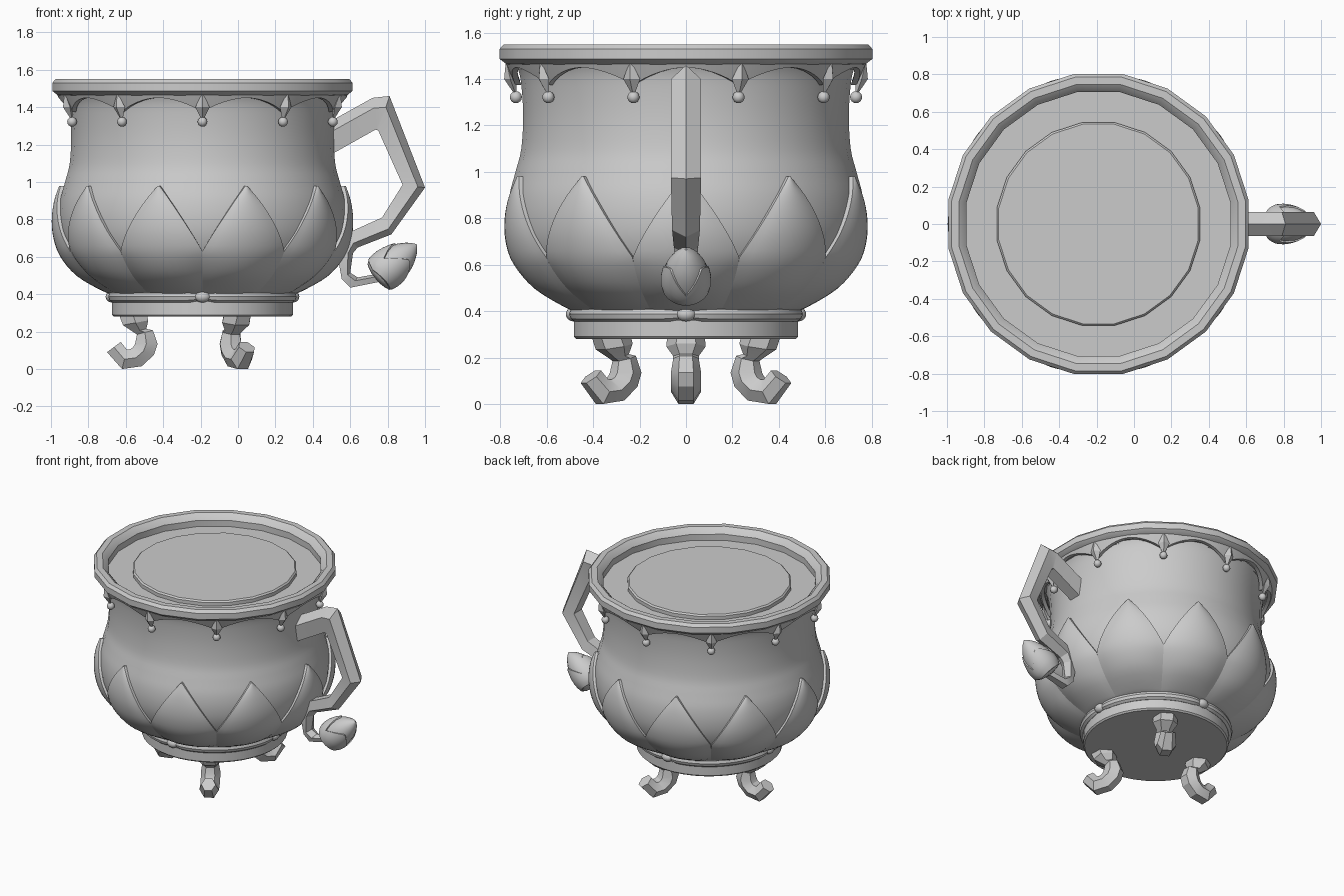
import bpy, bmesh, math
from math import sin, cos, pi, radians
from mathutils import Vector

if "Cube" in bpy.data.objects:
    bpy.data.objects.remove(bpy.data.objects["Cube"])

CX = -0.19  # cup axis


def skin(name, loops, wrap=False, angle=35):
    """Join closed loops of points into a skin; cap the ends or wrap around."""
    bm = bmesh.new()
    vs = [[bm.verts.new(p) for p in loop] for loop in loops]
    n, m = len(vs[0]), len(vs)
    for j in range(m if wrap else m - 1):
        a, b = vs[j], vs[(j + 1) % m]
        for i in range(n):
            k = (i + 1) % n
            bm.faces.new((a[i], a[k], b[k], b[i]))
    if not wrap:
        bm.faces.new(vs[0])
        bm.faces.new(vs[-1])
    bmesh.ops.recalc_face_normals(bm, faces=bm.faces)
    me = bpy.data.meshes.new(name)
    bm.to_mesh(me)
    bm.free()
    ob = bpy.data.objects.new(name, me)
    bpy.context.collection.objects.link(ob)
    bpy.ops.object.select_all(action='DESELECT')
    ob.select_set(True)
    bpy.context.view_layer.objects.active = ob
    bpy.ops.object.shade_smooth_by_angle(angle=radians(angle))
    return ob


def polar(r, a, z):
    return (CX + r * cos(a), r * sin(a), z)


def lathe(name, prof, seg, wrap=False):
    return skin(name, [[polar(r, 2 * pi * (i + .5) / seg, z) for i in range(seg)]
                       for r, z in prof], wrap)


def spline(pts, n=4):
    """Catmull-Rom through (r, z) points."""
    p = [Vector(q) for q in [pts[0]] + pts + [pts[-1]]]
    out = []
    for i in range(1, len(p) - 2):
        a, b, c, d = p[i - 1:i + 3]
        for k in range(n):
            t = k / n
            out.append(tuple(b + .5 * t * (c - a + t * (2 * a - 5 * b + 4 * c - d
                       + t * (3 * (b - c) + d - a)))))
    return out + [pts[-1]]


def radius(prof, z):
    for (r0, z0), (r1, z1) in zip(prof, prof[1:]):
        if z <= z1:
            return r0 + (r1 - r0) * (z - z0) / (z1 - z0)
    return prof[-1][0]


def pair_tube(name, pairs, section, turn=0, ox=0.0, angle=25):
    """Tube through (outer point, inner point, half depth), in a plane turned about z."""
    loops = []
    for ou, inn, d in pairs:
        o, i = Vector(ou), Vector(inn)
        mid, h = (o + i) / 2, (o - i) / 2
        loop = []
        for s, t in section:
            q, y = mid + h * s, d * t
            loop.append((ox + q.x * cos(turn) - y * sin(turn),
                         q.x * sin(turn) + y * cos(turn), q.y))
        loops.append(loop)
    return skin(name, loops, angle=angle)


# Pot body
body = spline([(.45, .39), (.52, .43), (.62, .5), (.71, .6), (.755, .7), (.77, .8),
               (.763, .9), (.737, 1.0), (.712, 1.1), (.704, 1.25), (.715, 1.4), (.735, 1.465)])
lathe("pot_body", body, 40)

# Faceted rim, inner floor and raised disc
lathe("rim", [(.74, 1.455), (.785, 1.465), (.813, 1.487), (.813, 1.53), (.795, 1.55),
              (.755, 1.55), (.735, 1.535), (.715, 1.51), (.715, 1.455)], 20, True)
lathe("inner_floor", [(.73, 1.44), (.73, 1.462)], 20)
lathe("surface_disc", [(.55, 1.45), (.55, 1.49), (.54, 1.5)], 20)

# Overlapping leaf petals around the lower bowl
petal = spline([(.47, .39), (.56, .43), (.675, .5), (.76, .6), (.797, .7), (.806, .8),
                (.793, .9), (.766, .98)])
ROWS, COLS = 22, 10
for k in range(10):
    a0 = k * pi / 5
    loops = []
    for j in range(ROWS + 1):
        z = .39 + .59 * j / ROWS
        f = max(.01, min(1, (.98 - z) / .35))
        w = radians(18) * f ** .85
        rb, rp = radius(body, z), radius(petal, z)
        us = [-1 + 2 * i / COLS for i in range(COLS + 1)]
        edge = rb + .016
        outer = [polar(edge + (rp - edge) * (1 - u * u), a0 + u * w, z) for u in us]
        inner = [polar(rb - .015, a0 + u * w, z) for u in reversed(us)]
        loops.append(outer + inner)
    skin(f"petal_{k}", loops)

# Scalloped fringe under the rim
loops = []
for i in range(160):
    a = 2 * pi * i / 160 + pi / 10
    c = abs(2 * (i % 16) / 16 - 1) ** 1.8
    zb = 1.45 - .075 * c
    rb = .778 - (1.47 - zb) * .45
    loops.append([polar(.778, a, 1.47), polar(rb, a, zb),
                  polar(rb - .025, a, zb), polar(.74, a, 1.47)])
skin("scalloped_fringe", loops, True)

# Diamond pendants with beads
for k in range(10):
    a = radians(18 + 36 * k)
    out, side = Vector((cos(a), sin(a), 0)), Vector((-sin(a), cos(a), 0))
    loops = []
    for r, z, s in [(.772, 1.465, .008), (.757, 1.40, .038), (.735, 1.335, .006)]:
        c = Vector((CX, 0, z)) + out * r
        loops.append([c + side * s, c + out * s * .7, c - side * s, c - out * s * .7])
    skin(f"pendant_{k}", loops, angle=10)
    bpy.ops.mesh.primitive_uv_sphere_add(segments=12, ring_count=8, radius=.026,
                                         location=polar(.733, a, 1.322))
    bpy.context.object.name = f"pendant_bead_{k}"
    bpy.ops.object.shade_smooth()

# Base disc
lathe("base_disc", [(.475, .28), (.485, .29), (.485, .36), (.475, .37)], 40)

# Base cord, pinched at four knots
loops = []
for i in range(96):
    a = 2 * pi * i / 96
    gap = abs((i + 12) % 24 - 12) / 24 * pi / 2
    m = .034 * min(1, .55 + gap * 3)
    loops.append([polar(.476 + m * cos(t * pi / 5), a, .387 + m * sin(t * pi / 5))
                  for t in range(10)])
skin("base_cord", loops, True)
for k in range(4):
    bpy.ops.mesh.primitive_uv_sphere_add(segments=12, ring_count=8, radius=.033,
                                         location=polar(.485, k * pi / 2, .387))
    ob = bpy.context.object
    ob.name = f"cord_knot_{k}"
    ob.scale = (1, 1.3, .95)
    ob.rotation_euler.z = k * pi / 2
    bpy.ops.object.shade_smooth()

# Three curled feet
foot = [((.30, .30), (.45, .30), .08), ((.29, .26), (.425, .235), .085),
        ((.30, .215), (.37, .198), .055), ((.265, .207), (.35, .185), .055),
        ((.24, .135), (.36, .135), .065), ((.26, .075), (.372, .115), .065),
        ((.325, .015), (.387, .106), .065), ((.43, .0), (.405, .105), .065),
        ((.51, .09), (.437, .145), .048)]
hexa = [(1, .5), (0, 1), (-1, .5), (-1, -.5), (0, -1), (1, -.5)]
for k, deg in enumerate((60, 180, 300)):
    pair_tube(f"curled_foot_{k}", foot, hexa, radians(deg), CX)

# Angular handle with a curled lower end
handle = [((.45, 1.30), (.45, 1.12), .062), ((.72, 1.45), (.735, 1.28), .065),
          ((.81, 1.46), (.75, 1.275), .065), ((1.0, .97), (.88, .985), .065),
          ((.82, .72), (.77, .81), .06), ((.64, .65), (.57, .72), .052),
          ((.615, .62), (.53, .615), .048), ((.6, .515), (.555, .48), .045),
          ((.64, .49), (.60, .435), .04), ((.75, .51), (.75, .465), .03)]
pair_tube("handle", handle, [(1, 0), (.35, 1), (-1, .7), (-1, -.7), (.35, -1)])

# Flower bud at the handle tip: core and wrapping sepals
base, axis = Vector((.735, .485)), Vector((.22, .18)).normalized()


def bud_point(t, r, a):
    q = base + axis * t + Vector((-axis.y, axis.x)) * r * cos(a)
    return (q.x, r * sin(a), q.y)


bud = spline([(.03, 0), (.085, .015), (.101, .06), (.098, .12), (.078, .19),
              (.042, .25), (.004, .285)], 3)
skin("bud_core", [[bud_point(t, r, i * pi / 8) for i in range(16)] for r, t in bud])
prof = [(r, t) for r, t in bud]
loops = []
for i in range(48):
    a = i * pi / 24 + pi / 3
    top = .10 + .10 * (1 - abs(2 * (i % 16) / 16 - 1) ** 1.6)
    ts = [top * j / 6 for j in range(7)]
    loops.append([bud_point(t, radius(prof, t) + .007, a) for t in ts] +
                 [bud_point(t, max(.01, radius(prof, t) - .01), a) for t in reversed(ts)])
skin("bud_sepals", loops, True)
